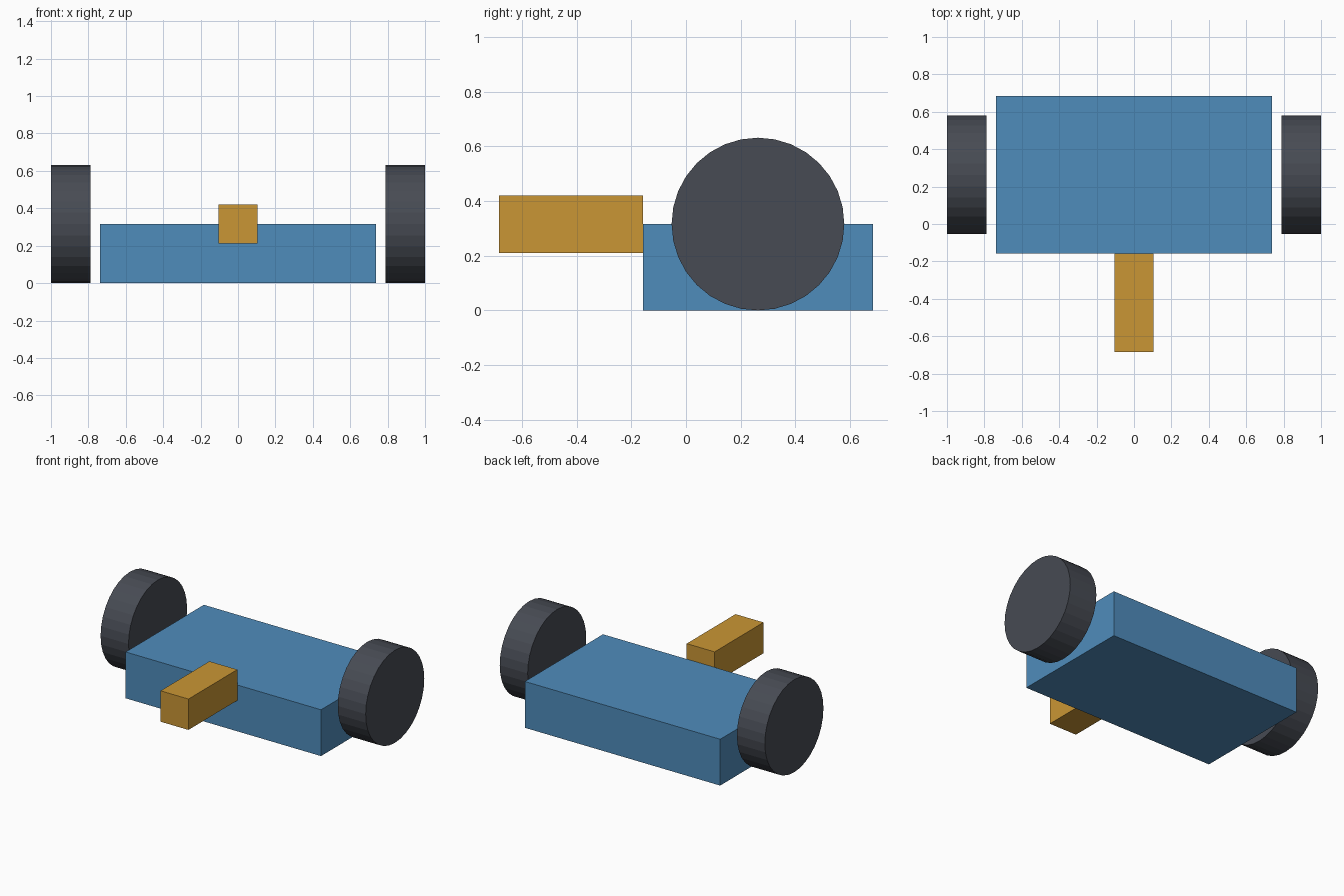
import bpy
import math

if "Cube" in bpy.data.objects:
    bpy.data.objects.remove(bpy.data.objects["Cube"])

U = 2 / 19  # design unit: overall width is 19 units


def material(name, color):
    m = bpy.data.materials.new(name)
    m.diffuse_color = (*color, 1)
    m.use_nodes = True
    m.node_tree.nodes["Principled BSDF"].inputs["Base Color"].default_value = m.diffuse_color
    return m


blue = material("blue_paint", (0.078, 0.262, 0.50))
amber = material("amber_paint", (0.59, 0.305, 0.035))
rubber = material("dark_rubber", (0.063, 0.070, 0.087))


def finish(name, mat):
    ob = bpy.context.object
    ob.name = name
    ob.data.materials.append(mat)
    bpy.ops.object.transform_apply(location=False, rotation=True, scale=True)


def box(name, center, size, mat):
    bpy.ops.mesh.primitive_cube_add(size=1, location=[c * U for c in center])
    bpy.context.object.scale = [s * U for s in size]
    finish(name, mat)


# Flat chassis and the bar projecting from its front
box("chassis", (0, 2.5, 1.5), (14, 8, 3), blue)
box("front_bar", (0, -4, 3), (2, 5, 2), amber)

# Wheels, standing just clear of the chassis sides
for side, x in (("left", -8.5), ("right", 8.5)):
    bpy.ops.mesh.primitive_cylinder_add(
        vertices=32, radius=3 * U, depth=2 * U,
        location=(x * U, 2.5 * U, 3 * U), rotation=(0, math.pi / 2, 0))
    finish(side + "_wheel", rubber)
